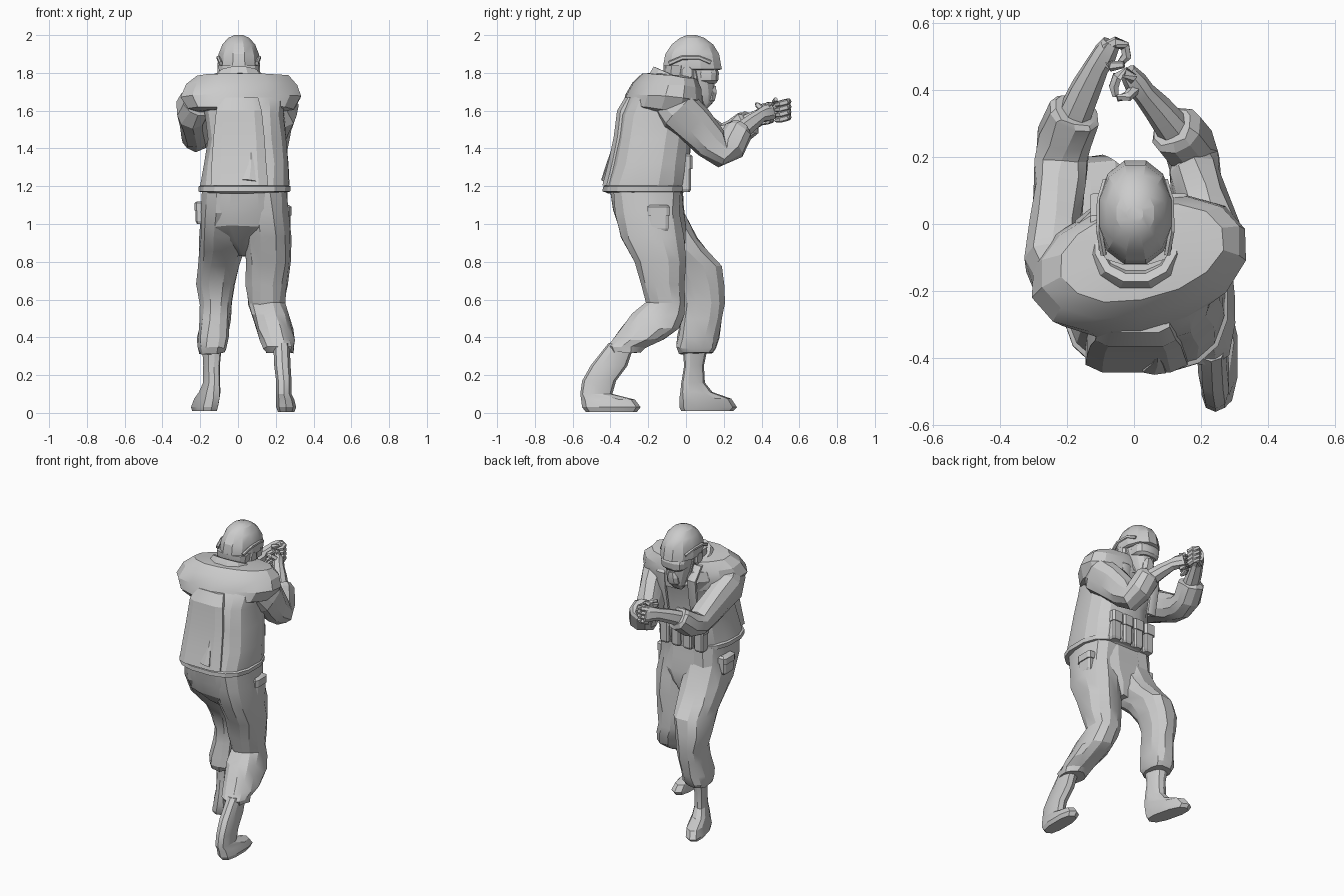
import bpy, bmesh, math, random
from mathutils import Vector

if "Cube" in bpy.data.objects:
    bpy.data.objects.remove(bpy.data.objects["Cube"], do_unlink=True)
random.seed(4)

grey = bpy.data.materials.new("plain_grey")
grey.use_nodes = True
grey.diffuse_color = (0.6, 0.6, 0.6, 1)
grey.node_tree.nodes["Principled BSDF"].inputs["Base Color"].default_value = (0.6, 0.6, 0.6, 1)


def section(n, power):
    """Unit rounded-square outline with n corners."""
    pts = []
    for i in range(n):
        a = 2 * math.pi * (i + 0.5) / n
        c, s = math.cos(a), math.sin(a)
        pts.append((math.copysign(abs(c) ** power, c), math.copysign(abs(s) ** power, s)))
    return pts


def skin(name, rings, jitter=0.0):
    """Bridge rings of points into a closed shape."""
    bm = bmesh.new()
    loops = []
    for ring in rings:
        loops.append([bm.verts.new(Vector(p) + Vector([random.uniform(-jitter, jitter) for _ in range(3)]))
                      for p in ring])
    n = len(loops[0])
    for a, b in zip(loops, loops[1:]):
        for i in range(n):
            bm.faces.new((a[i], a[(i + 1) % n], b[(i + 1) % n], b[i]))
    bm.faces.new(loops[0])
    bm.faces.new(loops[-1])
    bmesh.ops.recalc_face_normals(bm, faces=bm.faces)
    mesh = bpy.data.meshes.new(name)
    bm.to_mesh(mesh)
    bm.free()
    mesh.materials.append(grey)
    ob = bpy.data.objects.new(name, mesh)
    bpy.context.collection.objects.link(ob)
    bpy.ops.object.select_all(action='DESELECT')
    ob.select_set(True)
    bpy.context.view_layer.objects.active = ob
    bpy.ops.object.shade_smooth_by_angle(angle=math.radians(22))


def stack(name, levels, n=12, power=0.75, slope=0.0, twist=0.0, veer=0.0, jitter=0.0):
    """Loft level outlines (z, x0, x1, y0, y1); slope tips them, twist and veer skew them."""
    rings = []
    for z, x0, x1, y0, y1 in levels:
        cx, cy, rx, ry = (x0 + x1) / 2, (y0 + y1) / 2, (x1 - x0) / 2, (y1 - y0) / 2
        rings.append([(cx + u * rx + veer * v * ry, cy + v * ry + twist * u * rx, z + slope * v * ry)
                      for u, v in section(n, power)])
    skin(name, rings, jitter)


def tube(name, path, n=10, power=0.85, jitter=0.0):
    """Sweep along points (x, y, z, half width, half depth)."""
    pts = [Vector(p[:3]) for p in path]
    rings = []
    for i, p in enumerate(path):
        t = (pts[min(i + 1, len(pts) - 1)] - pts[max(i - 1, 0)]).normalized()
        ref = Vector((1, 0, 0)) if abs(t.x) < 0.8 else Vector((0, 0, 1))
        u = (ref - t * ref.dot(t)).normalized()
        v = t.cross(u)
        rings.append([pts[i] + u * (a * p[3]) + v * (b * p[4]) for a, b in section(n, power)])
    skin(name, rings, jitter)


def pouch(name, x0, x1, y0, y1, z0, z1):
    """Soft box with a wider flap on top."""
    m = z0 + (z1 - z0) * 0.6
    e = 0.007
    stack(name, [(z0, x0 + e, x1 - e, y0 + e, y1 - e), (z0 + 0.015, x0, x1, y0, y1), (m, x0, x1, y0, y1),
                 (m, x0 - e, x1 + e, y0 - e, y1 + e), (z1 - 0.01, x0 - e, x1 + e, y0 - e, y1 + e),
                 (z1, x0 + e, x1 - e, y0 + e, y1 - e)], n=8, power=0.4)


# Trousers
stack("trouser_seat", [(0.83, 0.0, 0.08, -0.17, -0.03), (0.91, -0.09, 0.16, -0.28, 0.0),
                       (0.99, -0.17, 0.24, -0.36, 0.0), (1.08, -0.18, 0.25, -0.395, -0.01),
                       (1.19, -0.17, 0.24, -0.41, -0.02)], jitter=0.005)
stack("rear_trouser_leg", [
    (1.18, 0.01, 0.26, -0.39, -0.02), (1.06, 0.02, 0.27, -0.38, -0.025),
    (0.93, 0.03, 0.285, -0.345, -0.01), (0.80, 0.04, 0.28, -0.275, 0.0),
    (0.68, 0.04, 0.265, -0.24, -0.01), (0.58, 0.05, 0.25, -0.21, -0.005), (0.52, 0.07, 0.27, -0.295, -0.01),
    (0.45, 0.09, 0.29, -0.345, -0.03), (0.39, 0.115, 0.30, -0.39, -0.12), (0.345, 0.135, 0.30, -0.42, -0.22),
    (0.32, 0.15, 0.295, -0.405, -0.24)], power=0.88, jitter=0.006)
stack("front_trouser_leg", [
    (1.18, -0.19, 0.05, -0.39, -0.01), (1.06, -0.195, 0.05, -0.37, -0.005),
    (0.93, -0.205, 0.05, -0.29, 0.06), (0.85, -0.21, 0.035, -0.205, 0.125),
    (0.78, -0.215, 0.01, -0.12, 0.19), (0.68, -0.22, -0.02, -0.05, 0.205), (0.58, -0.20, -0.035, -0.02, 0.205),
    (0.50, -0.20, -0.04, -0.025, 0.19), (0.40, -0.215, -0.045, -0.045, 0.175), (0.345, -0.22, -0.055, -0.05, 0.16),
    (0.315, -0.205, -0.07, -0.035, 0.145)], power=0.75, jitter=0.006)

# Boots
stack("rear_boot", [
    (0.37, 0.185, 0.275, -0.41, -0.27), (0.25, 0.19, 0.28, -0.505, -0.31), (0.17, 0.20, 0.285, -0.55, -0.37),
    (0.10, 0.20, 0.285, -0.56, -0.39), (0.07, 0.20, 0.30, -0.555, -0.27), (0.03, 0.20, 0.31, -0.55, -0.24),
    (0.005, 0.21, 0.30, -0.53, -0.26)], n=10)
stack("front_boot", [
    (0.37, -0.185, -0.09, -0.02, 0.12), (0.25, -0.18, -0.10, -0.01, 0.095), (0.16, -0.18, -0.10, -0.025, 0.10),
    (0.11, -0.20, -0.10, -0.03, 0.14), (0.075, -0.22, -0.11, -0.035, 0.24), (0.03, -0.235, -0.12, -0.035, 0.27),
    (0.01, -0.23, -0.125, -0.025, 0.25)], n=10, veer=-0.25)

# Jacket
stack("jacket_body", [
    (1.165, -0.18, 0.25, -0.415, -0.02), (1.175, -0.21, 0.27, -0.44, 0.0), (1.215, -0.20, 0.272, -0.43, 0.01),
    (1.32, -0.185, 0.27, -0.395, 0.02), (1.45, -0.165, 0.255, -0.365, 0.03), (1.58, -0.18, 0.245, -0.35, 0.06),
    (1.66, -0.2, 0.25, -0.31, 0.08), (1.72, -0.19, 0.24, -0.26, 0.07)], n=16, power=0.75, jitter=0.004)
stack("jacket_hem", [(1.17, -0.205, 0.272, -0.435, 0.0), (1.172, -0.214, 0.28, -0.445, 0.006),
                     (1.198, -0.214, 0.283, -0.443, 0.008), (1.205, -0.2, 0.27, -0.425, 0.0)], n=16, power=0.75)
stack("shoulder_yoke", [
    (1.59, -0.21, 0.24, -0.33, 0.05), (1.605, -0.27, 0.305, -0.335, 0.07), (1.67, -0.31, 0.34, -0.315, 0.08),
    (1.735, -0.28, 0.32, -0.275, 0.075), (1.782, -0.22, 0.27, -0.225, 0.055), (1.788, -0.10, 0.12, -0.17, 0.03)],
    n=14, power=0.95, twist=0.17, slope=-0.1, jitter=0.004)

# Back panel with a raised centre fold
stack("back_panel", [(1.205, -0.15, 0.165, -0.445, -0.3), (1.32, -0.145, 0.155, -0.415, -0.28),
                     (1.46, -0.135, 0.145, -0.385, -0.26), (1.60, -0.12, 0.13, -0.367, -0.25),
                     (1.67, -0.10, 0.11, -0.325, -0.22)], n=8, power=0.45)
tube("back_fold", [(0.06, -0.436, 1.23, 0.04, 0.014), (0.07, -0.412, 1.31, 0.018, 0.012),
                   (0.07, -0.394, 1.39, 0.003, 0.003)], n=6)

# Vest straps, front pouches and hip pouches
for side, cx in (("right", -0.10), ("left", 0.13)):
    tube(side + "_vest_strap", [(cx, -0.06, 1.755, 0.03, 0.012), (cx, 0.02, 1.745, 0.03, 0.012),
                                (cx, 0.08, 1.67, 0.03, 0.012), (cx, 0.07, 1.57, 0.03, 0.012),
                                (cx, 0.04, 1.42, 0.03, 0.012)], n=8, power=0.4)
for i in range(4):
    x = -0.14 + i * 0.085
    pouch("front_pouch_%d" % (i + 1), x, x + 0.068, -0.04, 0.028, 1.17, 1.37)
pouch("left_hip_pouch", 0.22, 0.278, -0.20, -0.09, 0.96, 1.10)
pouch("right_hip_pouch", -0.225, -0.17, -0.20, -0.09, 1.0, 1.12)

# Arms
tube("left_sleeve", [
    (0.20, -0.10, 1.65, 0.085, 0.08), (0.235, -0.04, 1.60, 0.085, 0.115), (0.21, 0.04, 1.53, 0.08, 0.11),
    (0.185, 0.13, 1.43, 0.078, 0.095), (0.18, 0.19, 1.375, 0.075, 0.075), (0.16, 0.235, 1.41, 0.075, 0.085),
    (0.125, 0.28, 1.49, 0.08, 0.075), (0.115, 0.29, 1.505, 0.065, 0.06)], jitter=0.006)
tube("right_sleeve", [
    (-0.21, -0.17, 1.64, 0.085, 0.08), (-0.245, -0.11, 1.605, 0.085, 0.11), (-0.235, -0.01, 1.55, 0.08, 0.10),
    (-0.22, 0.11, 1.485, 0.08, 0.088), (-0.218, 0.19, 1.46, 0.082, 0.075), (-0.208, 0.26, 1.48, 0.078, 0.08),
    (-0.18, 0.33, 1.54, 0.078, 0.072), (-0.175, 0.34, 1.55, 0.062, 0.058)], jitter=0.006)
tube("left_forearm", [(0.125, 0.275, 1.48, 0.052, 0.052), (0.07, 0.345, 1.535, 0.042, 0.045),
                      (0.03, 0.39, 1.57, 0.034, 0.037), (0.005, 0.42, 1.585, 0.036, 0.045),
                      (-0.02, 0.455, 1.595, 0.025, 0.045)], n=8)
tube("right_forearm", [(-0.185, 0.31, 1.525, 0.052, 0.052), (-0.145, 0.40, 1.57, 0.046, 0.046),
                       (-0.11, 0.47, 1.60, 0.037, 0.039), (-0.085, 0.51, 1.61, 0.036, 0.05),
                       (-0.067, 0.54, 1.615, 0.028, 0.052)], n=8)

# Curled fingers and thumbs
for i in range(4):
    z, r = 1.56 + i * 0.028, 0.016
    tube("right_finger_%d" % (i + 1), [(-0.09, 0.525, z, r, r), (-0.055, 0.543, z + 0.005, r, r),
                                       (-0.027, 0.53, z, r, r), (-0.022, 0.50, z - 0.008, r, r),
                                       (-0.045, 0.475, z - 0.012, 0.01, 0.01)], n=6)
    z -= 0.015
    tube("left_finger_%d" % (i + 1), [(0.0, 0.43, z, r, r), (-0.025, 0.452, z + 0.004, r, r),
                                      (-0.05, 0.44, z, r, r), (-0.06, 0.41, z - 0.006, r, r),
                                      (-0.055, 0.38, z - 0.01, 0.01, 0.01)], n=6)
tube("right_thumb", [(-0.10, 0.49, 1.62, 0.02, 0.02), (-0.065, 0.47, 1.65, 0.016, 0.016),
                     (-0.03, 0.475, 1.66, 0.01, 0.01)], n=6)
tube("left_thumb", [(0.01, 0.41, 1.60, 0.018, 0.018), (-0.02, 0.38, 1.63, 0.015, 0.015),
                    (-0.05, 0.375, 1.635, 0.01, 0.01)], n=6)

# Collar, neck and head
stack("collar", [(1.70, -0.17, 0.18, -0.21, 0.10), (1.75, -0.14, 0.15, -0.19, 0.08),
                 (1.78, -0.12, 0.13, -0.175, 0.07), (1.78, -0.10, 0.11, -0.15, 0.05),
                 (1.72, -0.085, 0.095, -0.13, 0.04)], slope=-0.45, power=0.9)
tube("neck", [(0, -0.06, 1.66, 0.07, 0.07), (0, -0.01, 1.75, 0.065, 0.07), (0, 0.01, 1.82, 0.07, 0.07)])
stack("face", [(1.605, -0.035, 0.04, 0.05, 0.105), (1.64, -0.055, 0.06, 0.02, 0.14),
               (1.69, -0.068, 0.075, -0.02, 0.15), (1.75, -0.08, 0.087, -0.06, 0.15),
               (1.81, -0.088, 0.094, -0.09, 0.16), (1.87, -0.088, 0.094, -0.09, 0.15)], n=14, power=0.9)
stack("face_mask", [(1.635, -0.025, 0.03, 0.09, 0.135), (1.655, -0.042, 0.047, 0.08, 0.155),
                    (1.695, -0.04, 0.045, 0.08, 0.165), (1.73, -0.022, 0.027, 0.08, 0.16)], n=8)
stack("goggles", [(1.745, -0.06, 0.065, 0.06, 0.16), (1.76, -0.08, 0.087, 0.04, 0.172),
                  (1.80, -0.085, 0.092, 0.04, 0.176), (1.82, -0.08, 0.087, 0.04, 0.168)], n=12, power=0.7)

# Helmet with nape guard, headset, rails and chin straps
stack("helmet", [(1.815, -0.10, 0.108, -0.115, 0.18), (1.82, -0.11, 0.118, -0.125, 0.195),
                 (1.845, -0.112, 0.12, -0.125, 0.19), (1.90, -0.106, 0.114, -0.114, 0.18),
                 (1.95, -0.086, 0.094, -0.08, 0.148), (1.985, -0.054, 0.062, -0.035, 0.10),
                 (2.0, -0.02, 0.028, 0.005, 0.055)], n=12, power=0.95)
stack("helmet_nape", [(1.77, -0.085, 0.093, -0.115, 0.0), (1.79, -0.10, 0.108, -0.122, 0.01),
                      (1.84, -0.108, 0.116, -0.122, 0.02)], n=12)
for side, s in (("right", -1), ("left", 1)):
    c = 0.004
    tube(side + "_ear_cup", [(c + s * 0.07, 0.005, 1.80, 0.05, 0.04), (c + s * 0.10, 0.005, 1.80, 0.05, 0.04),
                             (c + s * 0.112, 0.005, 1.80, 0.035, 0.028)], n=8)
    tube(side + "_helmet_rail", [(c + s * 0.095, -0.09, 1.85, 0.01, 0.012), (c + s * 0.108, -0.02, 1.88, 0.01, 0.012),
                                 (c + s * 0.106, 0.07, 1.88, 0.01, 0.012), (c + s * 0.088, 0.13, 1.855, 0.01, 0.012)], n=6)
    tube(side + "_chin_strap", [(c + s * 0.093, 0.04, 1.82, 0.006, 0.012), (c + s * 0.082, 0.06, 1.72, 0.006, 0.012),
                                (c + s * 0.045, 0.09, 1.62, 0.006, 0.012)], n=6)
